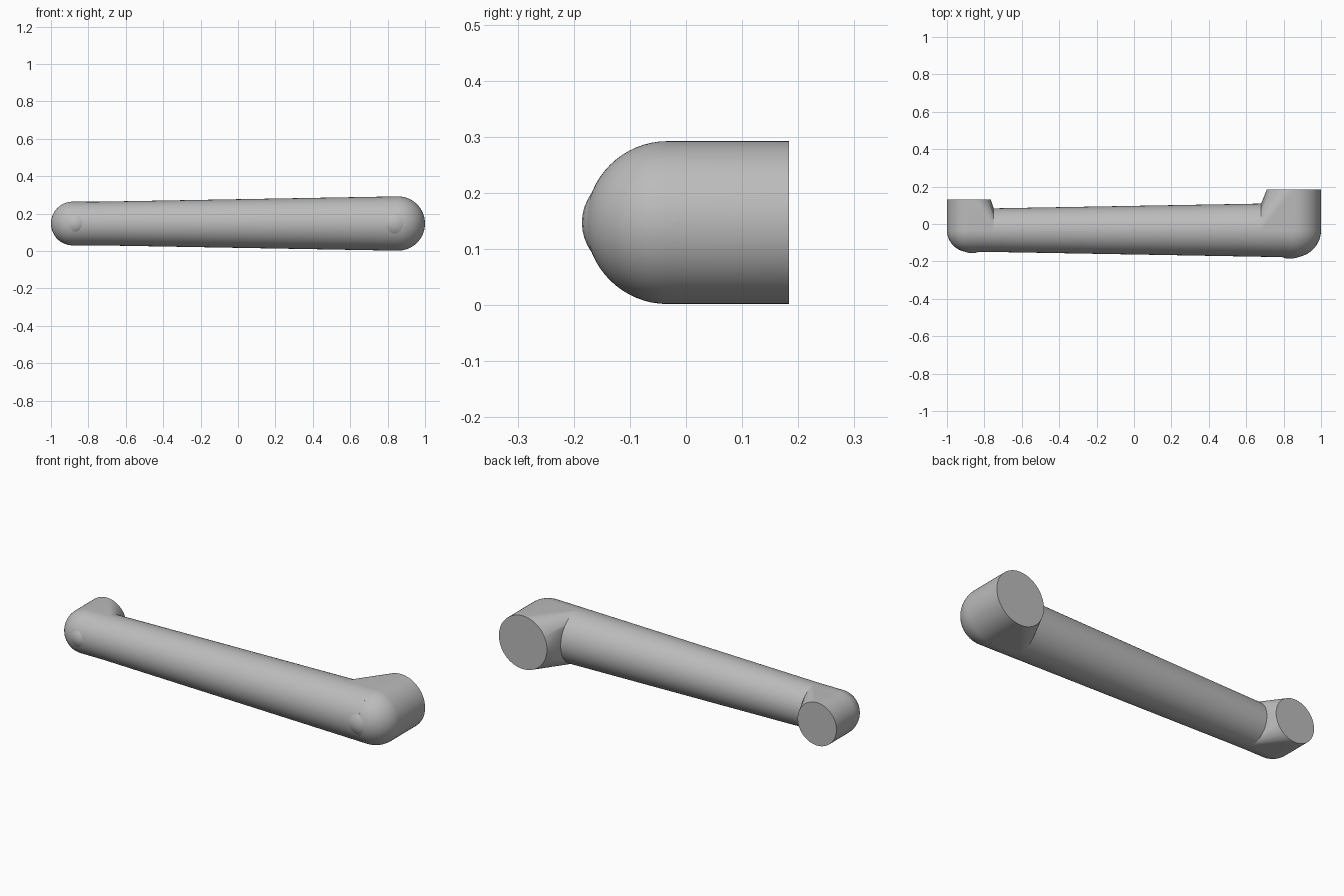
import bpy, bmesh
from math import cos, sin, pi, radians
from mathutils import Matrix, Vector

cube = bpy.data.objects.get("Cube")
if cube:
    bpy.data.objects.remove(cube)

grey = bpy.data.materials.new("satin grey")
grey.use_nodes = True
grey.diffuse_color = (0.5, 0.5, 0.5, 1)
grey.node_tree.nodes["Principled BSDF"].inputs["Base Color"].default_value = (0.5, 0.5, 0.5, 1)

Z = 0.147      # height of the centreline
Y = -0.033     # depth of the bar's centreline
SIDES = 64


def finish(bm, name, angle=35):
    bmesh.ops.recalc_face_normals(bm, faces=bm.faces)
    mesh = bpy.data.meshes.new(name)
    bm.to_mesh(mesh)
    bm.free()
    mesh.materials.append(grey)
    obj = bpy.data.objects.new(name, mesh)
    bpy.context.collection.objects.link(obj)
    bpy.ops.object.select_all(action="DESELECT")
    obj.select_set(True)
    bpy.context.view_layer.objects.active = obj
    bpy.ops.object.shade_smooth_by_angle(angle=radians(angle))
    return obj


def bar_radius(x):
    return 0.13 + 0.0178 * x


def ring(bm, centre, r, axis):
    """Circle of vertices around the x or y axis."""
    verts = []
    for i in range(SIDES):
        u, v = r * cos(2 * pi * i / SIDES), r * sin(2 * pi * i / SIDES)
        offset = Vector((0, u, v)) if axis == "x" else Vector((u, 0, v))
        verts.append(bm.verts.new(Vector(centre) + offset))
    return verts


# Tapered grip bar
bm = bmesh.new()
ends = [ring(bm, (x, Y, Z), bar_radius(x), "x") for x in (-0.86, 0.85)]
for i in range(SIDES):
    j = (i + 1) % SIDES
    bm.faces.new((ends[0][i], ends[0][j], ends[1][j], ends[1][i]))
for loop in ends:
    bm.faces.new(loop)
finish(bm, "grip_bar")


def elbow(name, side, r, back, neck):
    """Rounded corner and mounting foot, with a flared inner side."""
    cx = side * (1 - r)
    bm = bmesh.new()
    bmesh.ops.create_uvsphere(bm, u_segments=SIDES, v_segments=32, radius=r,
                              matrix=Matrix.Translation((cx, Y, Z)))
    ring(bm, (cx, back, Z), r, "y")
    ring(bm, (side * neck, Y, Z), bar_radius(side * neck), "x")
    hull = bmesh.ops.convex_hull(bm, input=bm.verts)
    unused = {g for g in hull["geom_interior"] + hull["geom_unused"]
              if isinstance(g, bmesh.types.BMVert) and g.is_valid}
    bmesh.ops.delete(bm, geom=list(unused), context="VERTS")
    bmesh.ops.dissolve_limit(bm, angle_limit=radians(0.5), verts=bm.verts, edges=bm.edges)
    finish(bm, name + "_mount")

    # Oval pad across the outer corner
    bm = bmesh.new()
    place = (Matrix.Translation((side * (1 - 0.86 * r), Y - 0.19 * r, Z))
             @ Matrix.Rotation(side * pi / 4, 4, "Z")
             @ Matrix.Diagonal((r, 0.7 * r, 0.72 * r, 1)))
    bmesh.ops.create_uvsphere(bm, u_segments=48, v_segments=24, radius=1, matrix=place)
    finish(bm, name + "_corner_pad")


elbow("left", 1, 0.145, 0.184, 0.68)
elbow("right", -1, 0.117, 0.132, 0.75)
